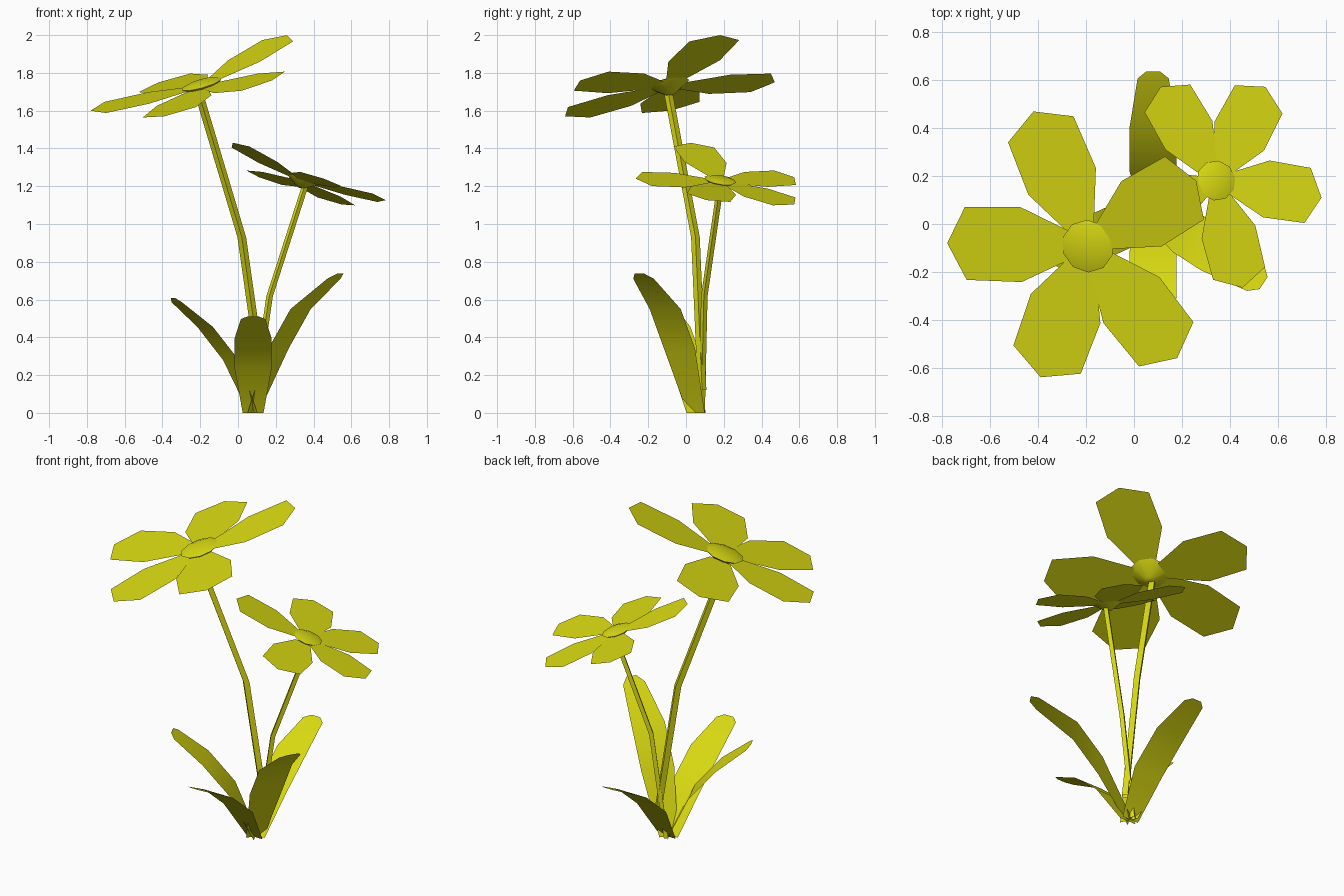
import bpy, bmesh, math
from mathutils import Vector, Matrix

cube = bpy.data.objects.get("Cube")
if cube:
    bpy.data.objects.remove(cube, do_unlink=True)

# One yellow-green for the whole plant
yellow = bpy.data.materials.new("plant_yellow")
yellow.use_nodes = True
COLOUR = (0.70, 0.70, 0.006, 1)
yellow.diffuse_color = COLOUR
yellow.node_tree.nodes["Principled BSDF"].inputs["Base Color"].default_value = COLOUR


def finish(name, bm, place=None, angle=40):
    mesh = bpy.data.meshes.new(name)
    bm.to_mesh(mesh)
    bm.free()
    mesh.materials.append(yellow)
    obj = bpy.data.objects.new(name, mesh)
    bpy.context.collection.objects.link(obj)
    if place:
        mesh.transform(place)
    bpy.ops.object.select_all(action='DESELECT')
    obj.select_set(True)
    bpy.context.view_layer.objects.active = obj
    bpy.ops.object.shade_smooth_by_angle(angle=math.radians(angle))
    return obj


def loft(bm, rings, closed):
    """Bridge consecutive rings of points with quads."""
    rows = [[bm.verts.new(p) for p in ring] for ring in rings]
    n = len(rows[0])
    for a, b in zip(rows, rows[1:]):
        for i in range(n if closed else n - 1):
            j = (i + 1) % n
            bm.faces.new((a[i], a[j], b[j], b[i]))
    return rows


# Flower head frame: the blossom faces up and leans over
FACING = Vector((-0.28, -0.20, 1)).normalized()
PETAL_TIPS = [(-0.59, 0.01, -0.13), (-0.23, 0.56, 0.02), (0.45, 0.27, 0.27),
              (0.37, -0.47, 0.03), (-0.20, -0.55, -0.16)]
PETAL_SHAPE = [(0.08, 0.06), (0.29, 0.16), (0.525, 0.155)]


def petal(name, tip, place):
    tip = Vector(tip)
    along = tip.normalized()
    side = FACING.cross(along).normalized()
    bm = bmesh.new()
    rows = loft(bm, [(along * d - side * w, along * d + side * w)
                     for d, w in PETAL_SHAPE], False)
    end = bm.verts.new(tip)
    bm.faces.new((rows[-1][0], rows[-1][1], end))
    bmesh.ops.recalc_face_normals(bm, faces=bm.faces)
    if bm.faces[:][0].normal.dot(FACING) < 0:
        bmesh.ops.reverse_faces(bm, faces=bm.faces)
    finish(name, bm, place)


def flower(prefix, place):
    for i, tip in enumerate(PETAL_TIPS):
        petal(f"{prefix}_petal_{i + 1}", tip, place)
    # Low domed centre with a short cup below
    bm = bmesh.new()
    rings = [[(r * math.cos(math.tau * k / 10), r * math.sin(math.tau * k / 10), z)
              for k in range(10)]
             for r, z in [(0.025, -0.045), (0.112, 0.012), (0.07, 0.025)]]
    rows = loft(bm, rings, True)
    bm.faces.new(rows[-1])
    bm.faces.new(rows[0][::-1])
    tilt = FACING.to_track_quat('Z', 'Y').to_matrix().to_4x4()
    finish(f"{prefix}_centre", bm, place @ tilt)
    # Four-sided stem with one knee
    bm = bmesh.new()
    path = [(0.325, 0.175, -1.61), (0.21, 0.14, -0.80), (-0.02, -0.005, -0.03)]
    r = 0.023
    loft(bm, [[(x + r * math.cos(k * math.pi / 2), y + r * math.sin(k * math.pi / 2), z)
               for k in range(4)] for x, y, z in path], True)
    finish(f"{prefix}_stem", bm, place)


tall = Matrix.Translation((-0.19, -0.09, 1.73))
short = (Matrix.Translation((0.34, 0.18, 1.225))
         @ Matrix.Rotation(math.radians(172), 4, 'Z') @ Matrix.Scale(0.76, 4))
flower("tall_flower", tall)
flower("short_flower", short)


# Leaves: arching strips with a rounded tip
LEAF_WIDTHS = [0.055, 0.098, 0.098, 0.065, 0.03]


def leaf(name, azimuth, profile):
    a = math.radians(azimuth)
    out = Vector((math.cos(a), math.sin(a), 0))
    side = Vector((-out.y, out.x, 0))
    root = Vector((0.08, 0.053, 0))
    bm = bmesh.new()
    rows = []
    for (d, z), w in zip(profile, LEAF_WIDTHS):
        mid = root + out * d + Vector((0, 0, z))
        rows.append((mid + side * w, mid - side * w))
    loft(bm, rows, False)
    finish(name, bm)


LOW = [(0.01, 0), (0.165, 0.235), (0.355, 0.395), (0.555, 0.497), (0.583, 0.51)]
leaf("front_leaf", -90, LOW)
leaf("back_leaf", 90, LOW)
leaf("left_leaf", -33, [(0.0, 0), (0.16, 0.34), (0.30, 0.55), (0.51, 0.71), (0.55, 0.737)])
leaf("right_leaf", 205, [(0.0, 0), (0.13, 0.28), (0.28, 0.455), (0.445, 0.585), (0.467, 0.607)])
